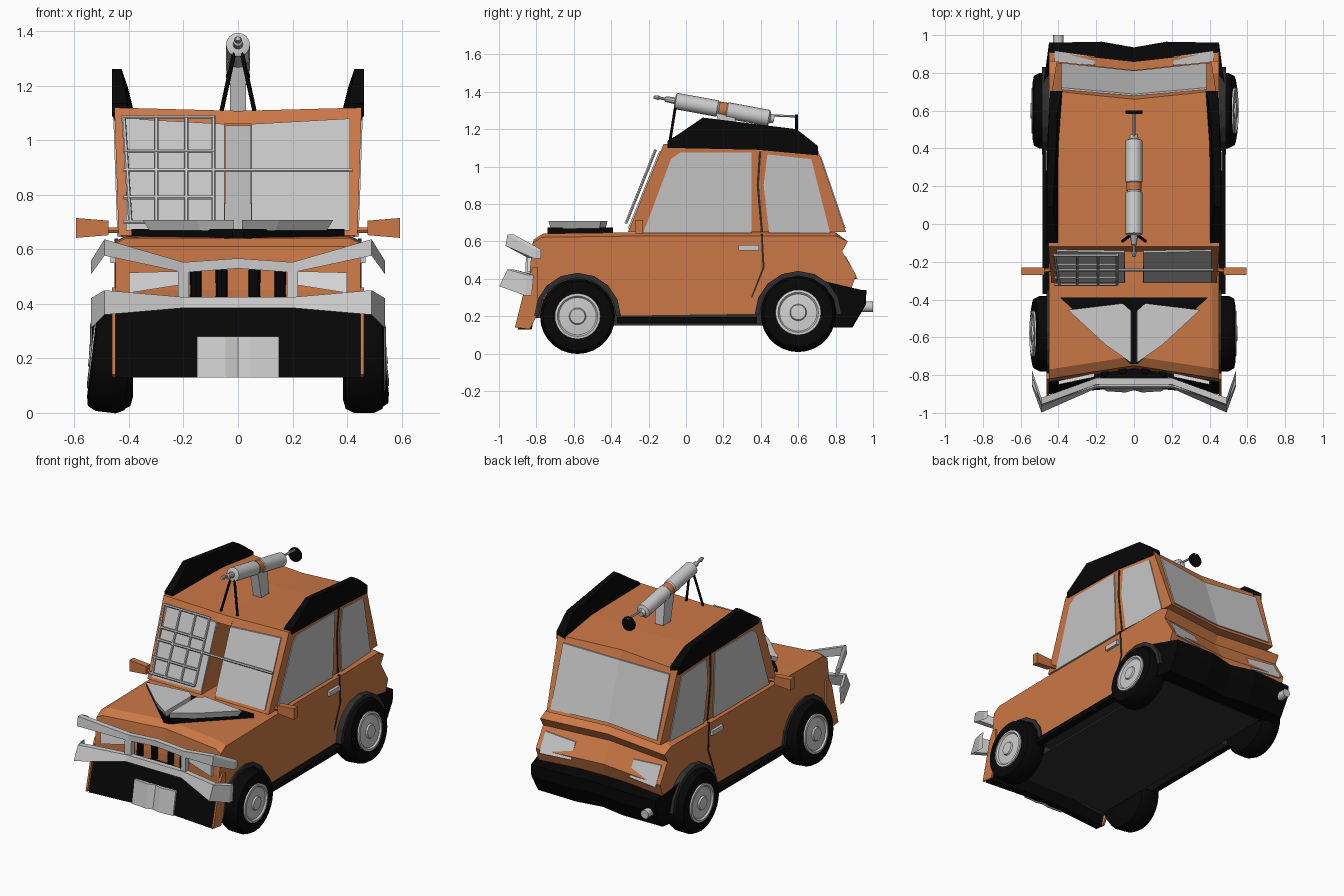
import bpy, bmesh, math
from mathutils import Vector

if "Cube" in bpy.data.objects:
    bpy.data.objects.remove(bpy.data.objects["Cube"])


def material(name, r, g, b):
    m = bpy.data.materials.new(name)
    m.use_nodes = True
    m.diffuse_color = (r, g, b, 1)
    m.node_tree.nodes["Principled BSDF"].inputs["Base Color"].default_value = (r, g, b, 1)
    return m


ORANGE = material("orange paint", .6, .187, .06)
BLACK = material("black rubber", .002, .002, .002)
UNDER = material("dark underside", .028, .028, .028)
GLASS = material("grey glass", .56, .56, .56)
METAL = material("light metal", .6, .6, .6)
WHITE = material("lamp white", .85, .85, .85)


def finish(name, bm, *mats):
    bmesh.ops.recalc_face_normals(bm, faces=bm.faces)
    me = bpy.data.meshes.new(name)
    bm.to_mesh(me)
    bm.free()
    ob = bpy.data.objects.new(name, me)
    bpy.context.collection.objects.link(ob)
    for m in mats:
        me.materials.append(m)
    return ob


def loft(name, sections, *mats):
    """Skin a row of equal-length closed sections and cap both ends."""
    bm = bmesh.new()
    rows = [[bm.verts.new(p) for p in s] for s in sections]
    n = len(rows[0])
    for a, b in zip(rows, rows[1:]):
        for i in range(n):
            j = (i + 1) % n
            bm.faces.new((a[i], a[j], b[j], b[i]))
    bm.faces.new(rows[0])
    bm.faces.new(rows[-1])
    return finish(name, bm, *mats)


def prism(name, yz, x0, x1, mat):
    return loft(name, [[(x, y, z) for y, z in yz] for x in (x0, x1)], mat)


def box(name, xs, ys, zs, mat):
    (a, b), (c, d) = ys, zs
    return prism(name, [(a, c), (b, c), (b, d), (a, d)], *xs, mat)


def lathe(name, start, axis, profile, mat, n=14):
    """Round part: profile holds (distance along axis, radius)."""
    rot = Vector(axis).to_track_quat('Z', 'Y')
    rings = [[Vector(start) + rot @ Vector((r * math.cos(k * math.tau / n), r * math.sin(k * math.tau / n), d))
              for k in range(n)] for d, r in profile]
    ob = loft(name, rings, mat)
    if n > 8:
        bpy.ops.object.select_all(action='DESELECT')
        ob.select_set(True)
        bpy.context.view_layer.objects.active = ob
        bpy.ops.object.shade_smooth_by_angle(angle=math.radians(35))
    return ob


def rod(name, a, b, r, mat, n=6):
    d = Vector(b) - Vector(a)
    return lathe(name, a, d, [(0, r), (d.length, r)], mat, n)


FRONT, REAR, R = (-.58, .2), (.6, .21), .2


def arch(c, r, steps=8):
    return [(c[0] + r * math.cos(k * math.pi / steps), c[1] + r * math.sin(k * math.pi / steps))
            for k in range(steps + 1)]


# Lower body: side profile with wheel arches, pinched in at nose and tail centre
nose = [(-.83, .19), (-.835, .45), (-.82, .61), (-.77, .642)]
tail = [(-.31, .648), (.8, .65), (.865, .6), (.835, .545), (.91, .42), (.83, .2)]
belly = arch(REAR, .215) + arch(FRONT, .215)
sections = []
for x in (-.45, -.41, -.2, 0, .2, .41, .45):
    t = 1 - abs(x) / .45
    drop = .02 if abs(x) > .44 else 0
    sections.append([(x, y + .07 * t, z - drop * (z > .6)) for y, z in nose] +
                    [(x, y - .05 * t * (y > .6), z - drop * (z > .6)) for y, z in tail] +
                    [(x, y, z) for y, z in belly])
body = loft("body", sections, ORANGE, UNDER)
for p in body.data.polygons:
    end_panel = (p.center.y < -.7 and p.normal.y < -.5) or (p.center.y > .75 and p.normal.y > .5)
    if p.center.z < .43 and abs(p.normal.x) < .5 and not end_panel:
        p.material_index = 1
box("underside", (-.38, .38), (-.74, .76), (.15, .44), UNDER)
box("floor_pan", (-.44, .44), (-.36, .38), (.16, .22), UNDER)


def rear_taper(y):
    return .06 * max(0, y - .4)


def half_width(y, z):
    return .438 + .033 * (z - .65) - rear_taper(y)


def screen_y(z):
    return -.31 + (z - .65) * .404


def rear_dent(f):
    return .045 * (1 - abs(f))


# Cabin widening toward the roof, with an open slot in the middle of the windscreen
screen = [(-.31, .65)]
slot = [(.1, .65), (.1, 1.06), (screen_y(1.06), 1.06)]
shell = [(-.12, 1.12), (.4, 1.115), (.4, .65)]
quarter = [(.4, .65), (.4, 1.115), (.705, 1.09), (.855, .65)]
for name, outline, spans in (("cabin_right", screen + shell, (-1, -.4, -.11)),
                             ("cabin_middle", slot + shell, (-.11, 0, .11)),
                             ("cabin_left", screen + shell, (.11, .4, 1)),
                             ("cabin_rear", quarter, (-1, 0, 1))):
    loft(name, [[(f * half_width(y, z), y - rear_dent(f) * (y > .6), z - .012 * (1 - abs(f)) * (z > 1.1))
                 for y, z in outline] for f in spans], ORANGE)
box("slot_back", (-.048, .048), (.092, .11), (.66, 1.055), GLASS)

# Rear window folded along its centre
loft("rear_window", [[(x, .855 - (z - .65) * .341 - rear_dent(x / .42) + d, z) for d, z in
                      ((-.01, .672), (.009, .672), (.009, top), (-.01, top))]
                     for x, top in ((-.385, 1.055), (0, 1.035), (.385, 1.055))], GLASS)


def side_plate(name, s, yz, mat, lift=.005):
    loft(name, [[(s * (half_width(y, z) + d), y, z) for y, z in yz] for d in (-.01, lift)], mat)


def blade(name, rows, mat, thick=.035):
    """Bar from (x, top y, top z, bottom y, bottom z) stations."""
    loft(name, [[(x, a, b), (x, a + thick, b), (x, c + thick, d), (x, c, d)] for x, a, b, c, d in rows], mat)


def mirrored(rows):
    return [(-r[0],) + r[1:] for r in reversed(rows) if r[0] > 0] + rows


for s, side in ((1, "left"), (-1, "right")):
    # Windscreen pane, side glass, pillar and door details
    loft(side + "_windscreen", [[(s * x, screen_y(z) + d, z) for d, z in
                                 ((-.008, .67), (.01, .67), (.01, top), (-.008, top))]
                                for x, top in ((.05, 1.06), (.41, 1.08))], GLASS)
    side_plate(side + "_front_window", s, [(-.23, .645), (-.2, .72), (-.08, 1.04), (-.03, 1.075), (.35, 1.075), (.35, .645)], GLASS)
    side_plate(side + "_rear_window", s, [(.445, .645), (.415, .9), (.435, 1.065), (.67, 1.04), (.77, .645)], GLASS)
    side_plate(side + "_pillar_gap", s, [(.39, 1.08), (.402, 1.08), (.39, .9), (.412, .65), (.4, .65), (.378, .9)], UNDER, .004)
    box(side + "_door_handle", (s * .44, s * .468), (.28, .39), (.55, .58), METAL)
    prism(side + "_door_seam", [(.4, .64), (.41, .64), (.42, .46), (.355, .3), (.347, .3), (.409, .46)], s * .44, s * .454, UNDER)
    box(side + "_sill", (s * .4, s * .485), (-.37, .38), (.165, .197), BLACK)

    # Tall roof ridge, leaning outward
    ridge = [(-.1, 1.1), (-.1, 1.135), (-.03, 1.18), (.09, 1.262), (.59, 1.2), (.63, 1.17), (.705, 1.11), (.705, 1.06), (.38, 1.09)]
    loft(side + "_roof_ridge", [[(s * (x + k * (z - 1.1) - rear_taper(y)), y, z) for y, z in ridge]
                                for x, k in ((.4, .17), (.462, 0))], BLACK)

    # Mirror on a stem
    rod(side + "_mirror_stem", (s * .43, -.24, .67), (s * .49, -.25, .67), .012, ORANGE)
    loft(side + "_mirror", [[(s * x, y, z) for y, z in ((-.27, a), (-.23, a), (-.23, b), (-.27, b))]
                            for x, a, b in ((.475, .652, .705), (.595, .642, .715))], ORANGE)

    # Wheels and arch lips; one wheel of each pair leans in at the top
    for c, end, leaning, lip in ((FRONT, "front", s < 0, .462), (REAR, "rear", s > 0, .488)):
        prism(side + "_" + end + "_arch_lip", arch(c, .232) + arch(c, .206)[::-1], s * .38, s * lip, UNDER)
        axle = Vector((s, 0, .12 * leaning))
        hub = (s * .385, c[0], c[1] - .008 * leaning)
        lathe(side + "_" + end + "_tyre", hub, axle,
              [(0, .15), (.01, .185), (.04, R), (.115, R), (.145, .185), (.152, .15), (.145, .12)], BLACK, 28)
        lathe(side + "_" + end + "_rim", hub, axle,
              [(.1, .122), (.156, .122), (.158, .108), (.148, .1), (.152, .045), (.162, .04), (.162, .015)], METAL, 28)

    # Lamps, grille slots and frame posts
    blade(side + "_headlamp", [(s * .21, -.81, .52, -.81, .47), (s * .4, -.85, .515, -.85, .44)], WHITE, .02)
    for x in (.06, .155):
        rod(side + "_grille_slot", (s * x, -.77 - .12 * x, .41), (s * x, -.765 - .12 * x, .525), .022, BLACK, 8)
    blade(side + "_grille_post", [(s * .18, -.845, .53, -.85, .41), (s * .22, -.855, .54, -.86, .4)], METAL)
    blade(side + "_tail_lamp", [(s * .21, .832, .5, .878, .4), (s * .42, .845, .52, .908, .4)], METAL, .01)

    # Hood scoop: light wedge plate
    wedge = [(.06, -.42), (.35, -.455), (.15, -.64), (.015, -.735), (.015, -.46)]
    loft(side + "_hood_scoop", [[(s * x * k, -.56 + (y + .56) * k, z) for x, y in wedge]
                                for k, z in ((.93, .67), (1, .708))], METAL)
    # Orange fin at the end of the front apron
    prism(side + "_apron_fin", [(-.82, .46), (-.85, .4), (-.915, .14), (-.835, .13), (-.79, .22), (-.79, .46)],
          s * .45, s * .462, ORANGE)

loft("hood_vent", [[(x, y, z) for x, y in ((-.39, -.39), (.39, -.39), (.02, -.74), (-.02, -.74))]
                   for z in (.64, .674)], BLACK)

# Bull bars
blade("upper_bull_bar", mirrored([(0, -.85, .567, -.85, .53), (.2, -.85, .553, -.85, .515),
                                  (.49, -.955, .637, -.965, .577), (.54, -.81, .557, -.81, .508)]), METAL)
blade("lower_bull_bar", mirrored([(.2, -.86, .425, -.87, .385), (.49, -.955, .45, -.998, .36), (.54, -.85, .42, -.86, .31)]), METAL)

# Front apron, number plate, rear bumper, exhaust
blade("front_apron", mirrored([(.15, -.82, .4, -.875, .13), (.45, -.84, .37, -.9, .13)]), BLACK, .05)
blade("number_plate", mirrored([(0, -.85, .28, -.88, .13), (.045, -.868, .28, -.892, .13), (.15, -.858, .28, -.885, .13)]), METAL, .02)
loft("rear_bumper", [[(x, y, top), (x, y - .004, .26), (x, y - .075 * (y > .8), .14), (x, .71, .16), (x, .7, top)]
                     for x, y, top in mirrored([(0, .935, .33), (.17, .965, .34), (.45, .96, .335), (.478, .75, .385)])], BLACK)
rod("exhaust", (-.4, .85, .25), (-.4, 1, .25), .028, METAL, 12)


# Wire screen over one side of the windscreen
def wire(name, x0, z0, x1, z1):
    rod(name, (x0, screen_y(z0) - .03, z0), (x1, screen_y(z1) - .03, z1), .008, METAL)


for x in (-.42, -.3, -.19, -.09):
    wire("screen_upright", x + .025 * (x < -.4), .7, x, 1.09)
for z in (.7, .79, .89, .96, 1.085):
    wire("screen_crossbar", -.42, z, .42 if z == .89 else -.09, z)

# Roof launcher on front legs and a bracket
tip, end = Vector((0, -.06, 1.352)), Vector((0, .45, 1.258))
aim = end - tip
lathe("launcher_tube", tip, aim, [(0, .03), (.006, .044), (.23, .044), (.24, .036), (.275, .036), (.285, .044), (.51, .044), (.52, .025), (.54, .02)], METAL, 16)
lathe("launcher_band", tip, aim, [(.24, .04), (.28, .04)], ORANGE, 16)
lathe("launcher_nozzle", tip, -aim, [(-.02, .02), (.05, .016), (.055, .008), (.085, .008), (.09, .014), (.115, .008)], METAL, 10)
rod("rear_rod", (0, .42, 1.275), (0, .6, 1.268), .007, METAL)
rod("rear_disc", (0, .583, 1.235), (0, .6, 1.235), .045, BLACK, 14)
for s in (-1, 1):
    rod("launcher_leg", (s * .012, -.055, 1.33), (s * .06, -.09, 1.11), .008, BLACK)
loft("launcher_bracket", [[(x, .2, 1.11), (x, .28, 1.11), (x, .26, 1.28), (x, .16, 1.29)] for x in (-.03, .03)], METAL)
